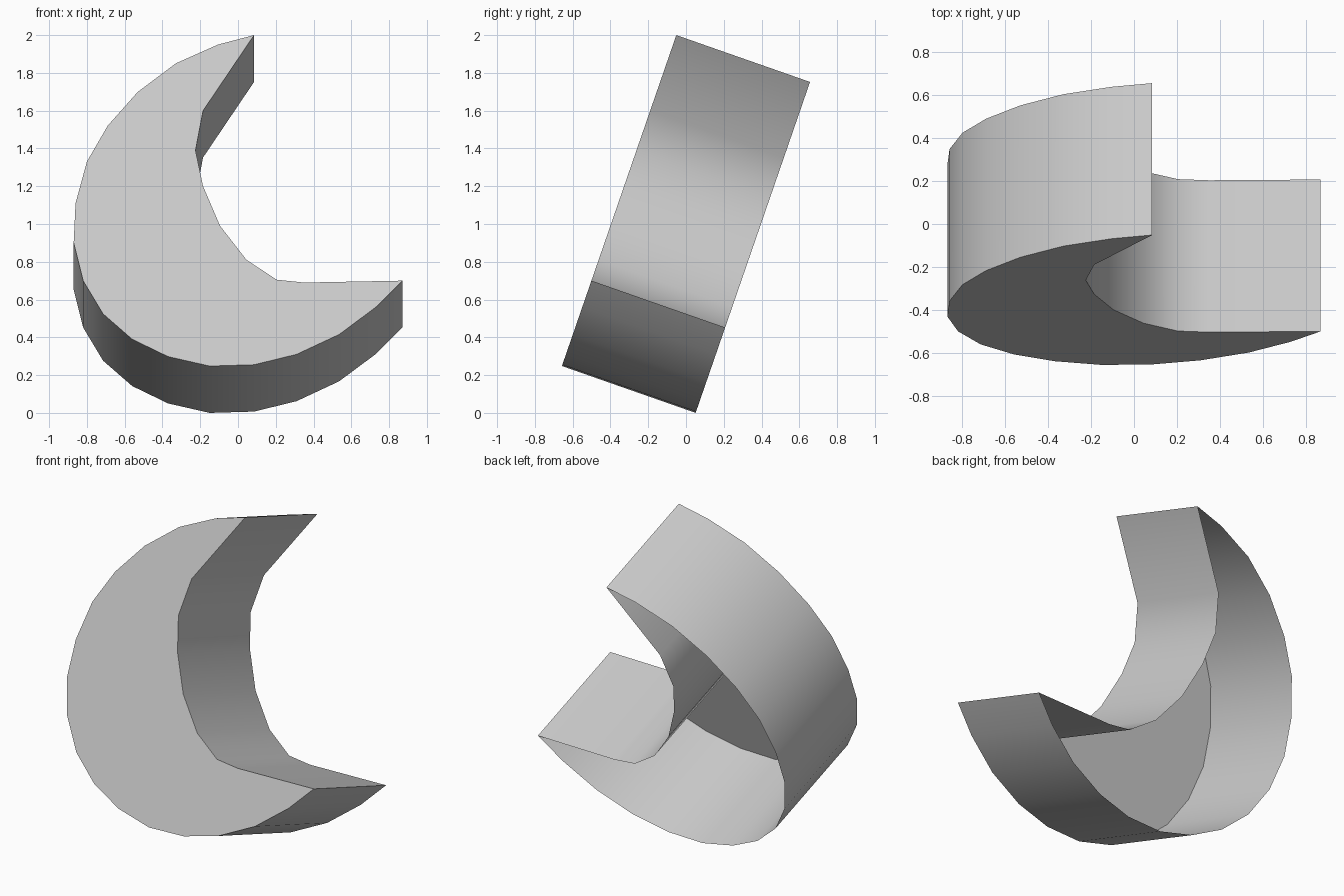
import bpy
import bmesh
from mathutils import Vector

if "Cube" in bpy.data.objects:
    bpy.data.objects.remove(bpy.data.objects["Cube"])

# Crescent outline as seen from the front (x, z), tip to tip
OUTER = [(0.085, 2.0), (-0.105, 1.95), (-0.33, 1.85), (-0.53, 1.70),
         (-0.69, 1.52), (-0.80, 1.33), (-0.86, 1.11), (-0.87, 0.90),
         (-0.82, 0.70), (-0.715, 0.525), (-0.56, 0.39), (-0.37, 0.298),
         (-0.15, 0.248), (0.085, 0.255), (0.31, 0.31), (0.535, 0.415),
         (0.73, 0.56), (0.87, 0.70)]
INNER = [(0.35, 0.69), (0.205, 0.705), (0.045, 0.81), (-0.095, 0.99),
         (-0.185, 1.20), (-0.225, 1.39), (-0.185, 1.60)]
DEPTH = Vector((0, 0.708, -0.248))   # direction of the thickness
LEAN = 0.3457                        # backward lean of the front face

bm = bmesh.new()

# Leaning front face
front = [bm.verts.new((x, -0.657 + (z - 0.248) * LEAN, z)) for x, z in OUTER + INNER]
back = [bm.verts.new(v.co + DEPTH) for v in front]
bm.faces.new(front)

# Outer and inner walls; the back stays open
for i in range(len(front)):
    j = (i + 1) % len(front)
    bm.faces.new((front[i], back[i], back[j], front[j]))

mesh = bpy.data.meshes.new("crescent")
bm.to_mesh(mesh)
bm.free()
crescent = bpy.data.objects.new("crescent", mesh)
bpy.context.collection.objects.link(crescent)

# Smooth curved walls, sharp rims
bpy.context.view_layer.objects.active = crescent
crescent.select_set(True)
bpy.ops.object.shade_smooth_by_angle(angle=0.52)
